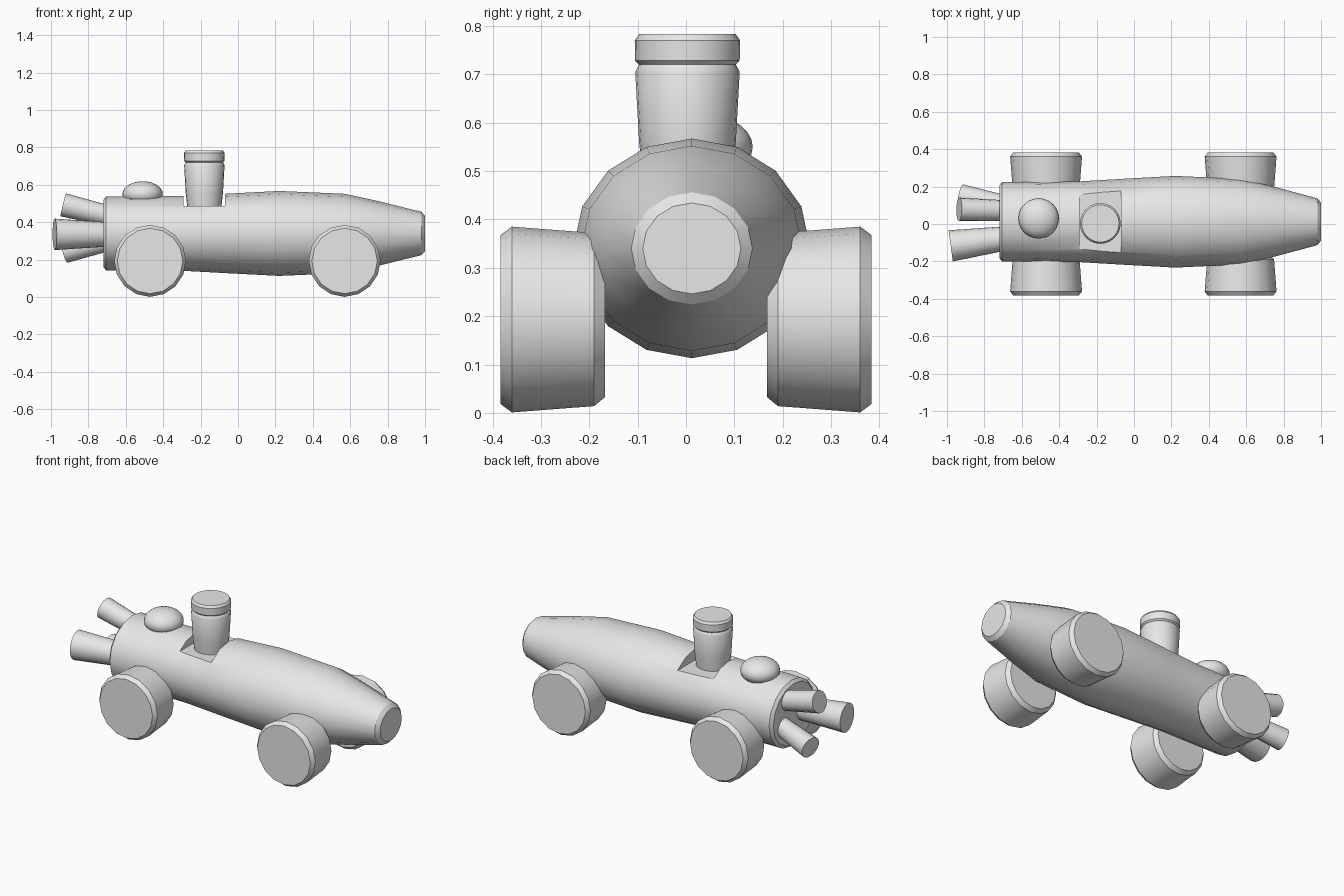
import bpy, bmesh
from math import cos, sin, pi, radians
from mathutils import Vector, Matrix

cube = bpy.data.objects.get("Cube")
if cube:
    bpy.data.objects.remove(cube, do_unlink=True)

grey = bpy.data.materials.new("light_grey")
grey.use_nodes = True
colour = (0.8, 0.8, 0.8, 1)
grey.diffuse_color = colour
grey.node_tree.nodes["Principled BSDF"].inputs["Base Color"].default_value = colour


def finish(name, bm):
    bmesh.ops.recalc_face_normals(bm, faces=bm.faces)
    mesh = bpy.data.meshes.new(name)
    bm.to_mesh(mesh)
    bm.free()
    mesh.materials.append(grey)
    obj = bpy.data.objects.new(name, mesh)
    bpy.context.collection.objects.link(obj)
    return obj


def smooth(obj, angle=30):
    bpy.ops.object.select_all(action="DESELECT")
    obj.select_set(True)
    bpy.context.view_layer.objects.active = obj
    bpy.ops.object.shade_smooth_by_angle(angle=radians(angle))


def lathe(name, profile, origin, axis, sides=16, stretch=1.0):
    """Turn (distance, radius) pairs about an axis; stretch widens it in y."""
    axis = Vector(axis).normalized()
    side = Vector((0, 1, 0)) if abs(axis.y) < 0.9 else Vector((1, 0, 0))
    side = (side - axis * side.dot(axis)).normalized()
    up = axis.cross(side)
    bm = bmesh.new()
    rings = []
    for dist, r in profile:
        rings.append([bm.verts.new(Vector(origin) + axis * dist
                      + side * (r * stretch * cos(2 * pi * i / sides))
                      + up * (r * sin(2 * pi * i / sides))) for i in range(sides)])
    for a, b in zip(rings, rings[1:]):
        for i in range(sides):
            j = (i + 1) % sides
            bm.faces.new((a[i], a[j], b[j], b[i]))
    bm.faces.new(rings[0])
    bm.faces.new(rings[-1])
    obj = finish(name, bm)
    smooth(obj)
    return obj


# Tapered body, slightly wider than tall
body = lathe("body", [(-0.72, 0.18), (-0.705, 0.197), (-0.29, 0.2), (-0.07, 0.212),
                      (0.22, 0.227), (0.57, 0.212), (0.75, 0.173), (0.98, 0.116),
                      (1.0, 0.094)],
             (0, 0.012, 0.34), (1, 0, 0), stretch=1.08)

# Flat notch cut into the top of the body for the stack
bm = bmesh.new()
bmesh.ops.create_cube(bm, size=1, matrix=Matrix.Translation((-0.18, 0.01, 0.636))
                      @ Matrix.Diagonal((0.222, 0.6, 0.3, 1)))
cutter = finish("notch_cutter", bm)
cut = body.modifiers.new("notch", "BOOLEAN")
cut.operation = "DIFFERENCE"
cut.solver = "EXACT"
cut.object = cutter
bpy.context.view_layer.objects.active = body
bpy.ops.object.modifier_apply(modifier=cut.name)
bpy.data.objects.remove(cutter, do_unlink=True)
smooth(body)

# Grooved stack standing in the notch
lathe("stack", [(0.48, 0.091), (0.56, 0.1), (0.705, 0.108), (0.713, 0.104), (0.72, 0.1),
                (0.728, 0.108), (0.77, 0.109), (0.783, 0.1)],
      (-0.18, 0.003, 0), (0, 0, 1), sides=24)

# Flattened dome near the tail
bm = bmesh.new()
bmesh.ops.create_uvsphere(bm, u_segments=24, v_segments=14, radius=1,
                          matrix=Matrix.Translation((-0.51, 0.03, 0.55))
                          @ Matrix.Diagonal((0.108, 0.108, 0.069, 1)))
smooth(finish("dome", bm))

# Four chamfered wheels, tapering inwards
for end, x in (("rear", -0.47), ("front", 0.57)):
    for name, s in (("right", -1), ("left", 1)):
        lathe(f"{end}_{name}_wheel", [(0.167, 0.16), (0.19, 0.179), (0.36, 0.192),
                                      (0.383, 0.175)], (x, 0, 0.193), (0, s, 0))

# Three flared exhausts splaying from the tail
for name, start, tip, r0, r1 in (
        ("upper", (-0.71, 0.072, 0.438), (-0.935, 0.078, 0.493), 0.055, 0.063),
        ("side", (-0.71, -0.08, 0.335), (-0.98, -0.117, 0.335), 0.064, 0.084),
        ("lower", (-0.71, 0.105, 0.295), (-0.925, 0.15, 0.245), 0.052, 0.063)):
    direction = Vector(tip) - Vector(start)
    lathe(f"{name}_exhaust", [(-0.03, r0), (direction.length, r1)], start, direction)
